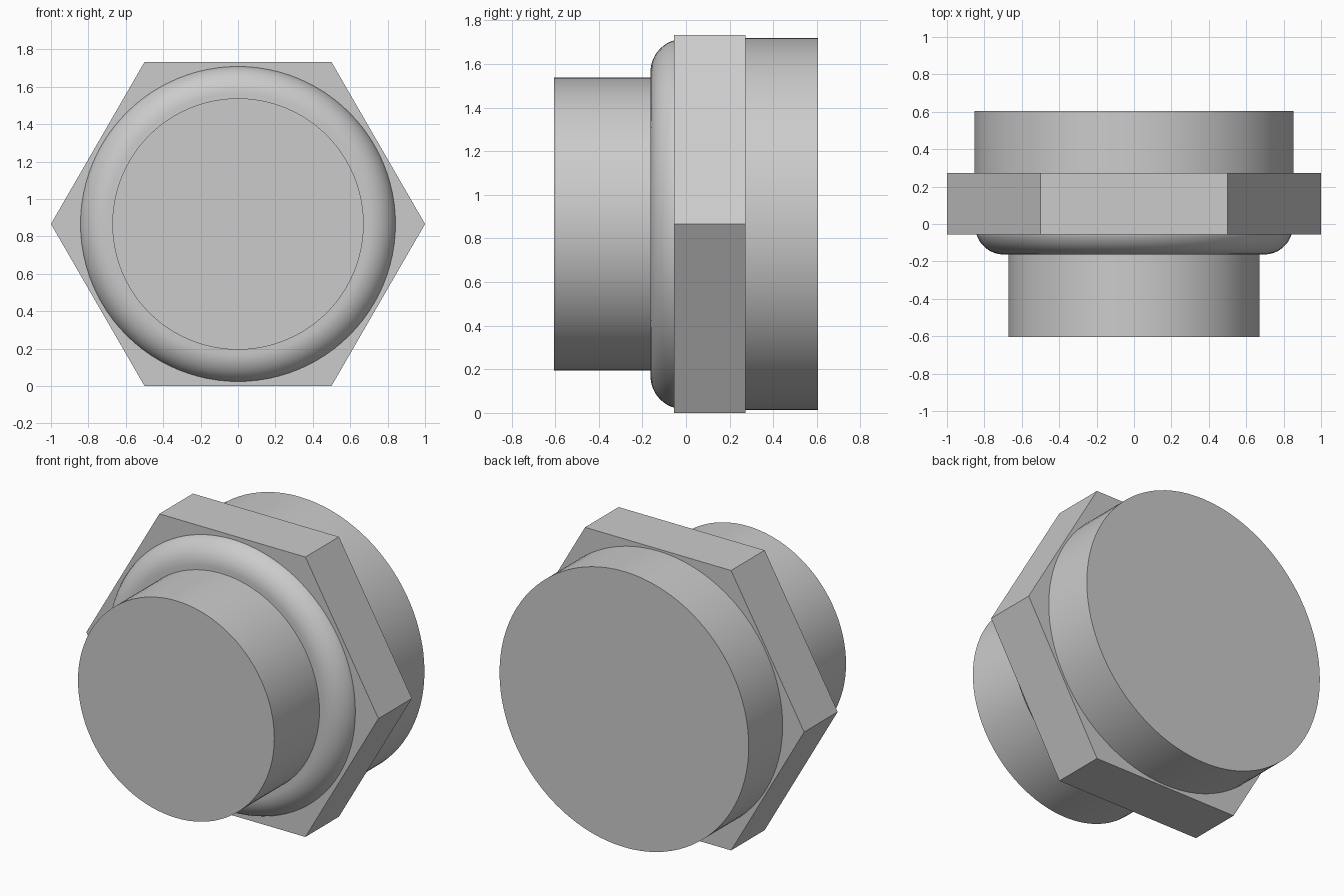
import bpy, bmesh, math

if "Cube" in bpy.data.objects:
    bpy.data.objects.remove(bpy.data.objects["Cube"])

CENTRE_Z = math.sqrt(3) / 2

steel = bpy.data.materials.new("light_grey_metal")
steel.diffuse_color = (0.6, 0.6, 0.6, 1)
steel.use_nodes = True
steel.node_tree.nodes["Principled BSDF"].inputs["Base Color"].default_value = steel.diffuse_color


def turned(name, profile, sides, smooth=True):
    """Closed solid turned about the y axis from (y, radius) points."""
    bm = bmesh.new()
    rings = []
    for y, r in profile:
        rings.append([bm.verts.new((r * math.cos(2 * math.pi * i / sides), y,
                                    CENTRE_Z + r * math.sin(2 * math.pi * i / sides)))
                      for i in range(sides)])
    for a, b in zip(rings, rings[1:]):
        for i in range(sides):
            j = (i + 1) % sides
            bm.faces.new((a[i], a[j], b[j], b[i]))
    bm.faces.new(rings[0])
    bm.faces.new(rings[-1])
    bmesh.ops.recalc_face_normals(bm, faces=bm.faces)
    mesh = bpy.data.meshes.new(name)
    bm.to_mesh(mesh)
    bm.free()
    mesh.materials.append(steel)
    obj = bpy.data.objects.new(name, mesh)
    bpy.context.collection.objects.link(obj)
    if smooth:
        bpy.ops.object.select_all(action='DESELECT')
        obj.select_set(True)
        bpy.context.view_layer.objects.active = obj
        bpy.ops.object.shade_smooth_by_angle(angle=math.radians(30))
    return obj


# Narrow front spigot
turned("front_spigot", [(-0.605, 0.672), (-0.16, 0.672)], 96)

# Rounded shoulder: quarter-round edge running into the hexagon
arc = [math.radians(73 * i / 12) for i in range(13)]
shoulder = [(-0.01 - 0.153 * math.cos(a), 0.696 + 0.153 * math.sin(a)) for a in arc]
turned("rounded_shoulder", shoulder + [(-0.04, shoulder[-1][1])], 96)

# Hexagonal wrench collar
turned("hex_collar", [(-0.055, 1.0), (0.273, 1.0)], 6, smooth=False)

# Wide rear spigot
turned("rear_spigot", [(0.26, 0.853), (0.605, 0.853)], 96)
